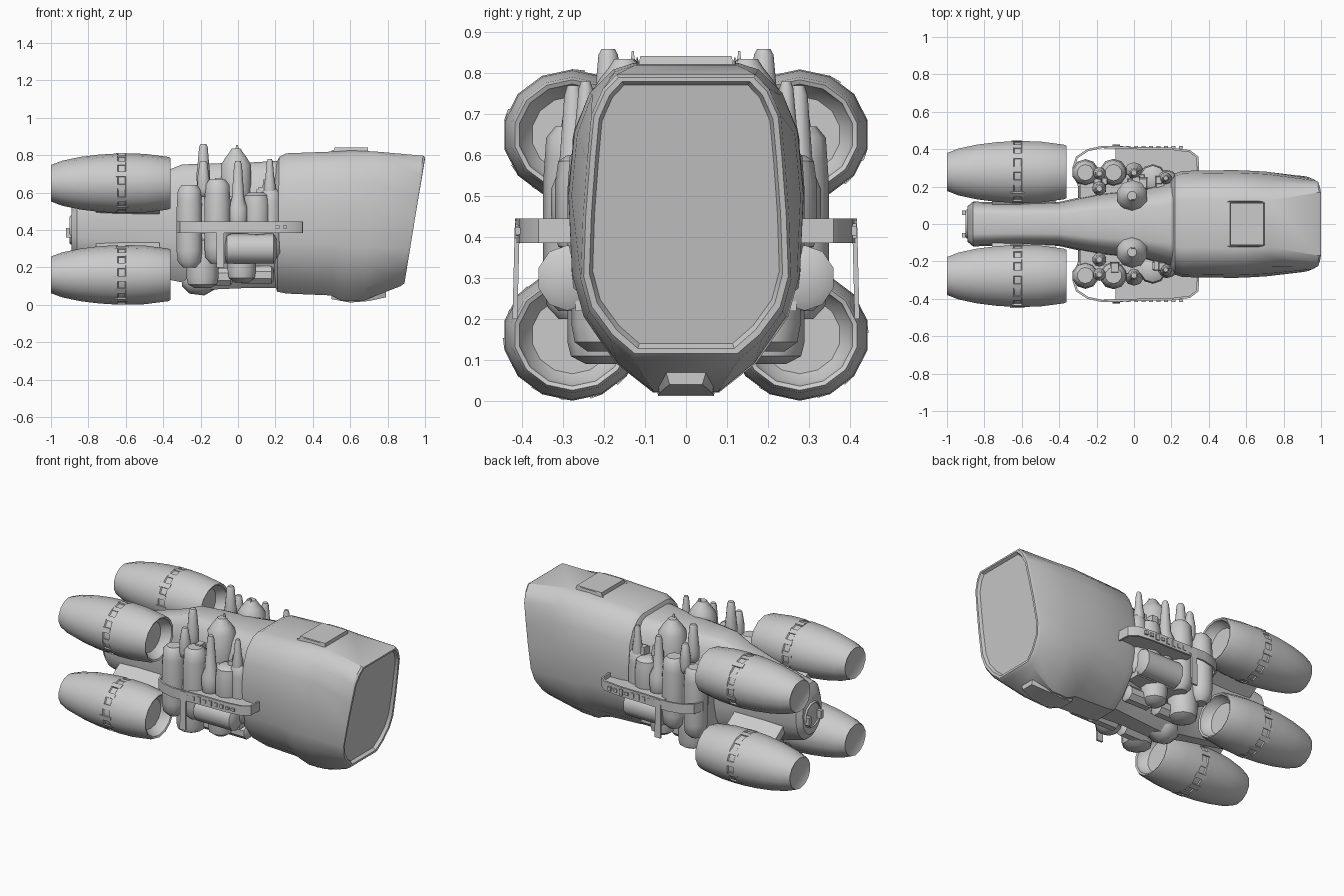
import bpy, bmesh, math, random
from mathutils import Vector

if "Cube" in bpy.data.objects:
    bpy.data.objects.remove(bpy.data.objects["Cube"])

random.seed(4)


def loft(name, rings, angle=35, cap=True):
    """Skin a list of equal-length point rings and cap both ends."""
    bm = bmesh.new()
    vs = [[bm.verts.new(p) for p in r] for r in rings]
    n = len(rings[0])
    for a, b in zip(vs, vs[1:]):
        for i in range(n):
            j = (i + 1) % n
            bm.faces.new((a[i], a[j], b[j], b[i]))
    if cap:
        bm.faces.new(vs[0])
        bm.faces.new(vs[-1])
    bmesh.ops.recalc_face_normals(bm, faces=bm.faces)
    me = bpy.data.meshes.new(name)
    bm.to_mesh(me)
    bm.free()
    ob = bpy.data.objects.new(name, me)
    bpy.context.collection.objects.link(ob)
    bpy.ops.object.select_all(action='DESELECT')
    ob.select_set(True)
    bpy.context.view_layer.objects.active = ob
    bpy.ops.object.shade_smooth_by_angle(angle=math.radians(angle))
    return ob


def lathe(name, centre, profile, axis='z', sides=12, squash=1.0):
    """Profile is (position along axis, radius)."""
    rings = []
    for t, r in profile:
        ring = []
        for k in range(sides):
            a = 2 * math.pi * (k + .5) / sides
            u, v = r * math.cos(a), r * math.sin(a) * squash
            p = (t, u, v) if axis == 'x' else (u, v, t)
            ring.append(Vector(centre) + Vector(p))
        rings.append(ring)
    return loft(name, rings, 40)


def box(name, lo, hi, taper=1.0):
    cx, cy = (lo[0] + hi[0]) / 2, (lo[1] + hi[1]) / 2
    hx, hy = (hi[0] - lo[0]) / 2, (hi[1] - lo[1]) / 2
    rings = [[(cx + sx * hx * t, cy + sy * hy * t, z)
              for sx, sy in ((1, 1), (-1, 1), (-1, -1), (1, -1))]
             for z, t in ((lo[2], 1), (hi[2], taper))]
    return loft(name, rings)


def section(half, x, shear, w, z0, z1):
    """Mirror a normalised half outline into a full ring at x."""
    full = half + [(-y, z) for y, z in reversed(half)]
    return [(x + shear * z, y * w, z0 + (z1 - z0) * z) for y, z in full]


HULL = [(.28, 0), (.6, .09), (.87, .23), (.97, .36), (1, .6), (.95, .79), (.82, .91), (.62, .98), (.45, 1)]
FACE = [(.5, 0), (.72, .07), (.92, .17), (1, .28), (.98, .5), (.94, .7), (.9, .86), (.79, .95), (.66, 1)]

# forward hull with shallow recessed slanted nose
loft("forward_hull", [
    section(HULL, .19, .01, .24, .12, .75),
    section(HULL, .21, .01, .27, .07, .79),
    section(HULL, .26, 0, .284, .06, .81),
    section(HULL, .50, .03, .288, .05, .82),
    section(HULL, .56, .04, .287, .02, .825),
    section(HULL, .67, .06, .28, .022, .82),
    section(FACE, .87, .12, .257, .10, .797),
    section(FACE, .89, .11, .25, .115, .79),
    section(FACE, .89, .11, .236, .128, .78),
    section(FACE, .872, .11, .228, .14, .772)], 30)
# nose interior creases
for s in (1, -1):
    loft("nose_brace", [[(.94, s * .10, .54), (.94, s * .15, .54), (.91, s * .15, .54)],
                        [(.90, s * .17, .32), (.90, s * .22, .32), (.87, s * .22, .32)]])

# central neck and rear spine
loft("spine", [
    section(HULL, -.89, 0, .095, .28, .52),
    section(HULL, -.86, 0, .12, .24, .58),
    section(HULL, -.62, 0, .112, .18, .64),
    section(HULL, -.40, 0, .118, .14, .71),
    section(HULL, -.30, 0, .14, .12, .75),
    section(HULL, -.18, 0, .165, .08, .755),
    section(HULL, .05, 0, .19, .09, .76),
    section(HULL, .22, 0, .24, .09, .77)])
lathe("tail_port", (0, 0, .40), [(-.88, .09), (-.90, .075), (-.86, .07)], 'x')
for y in (-.06, .06):
    box("tail_fin", (-.92, y - .012, .36), (-.84, y + .012, .41))
lathe("belly_bulge", (-.2, 0, .14), [(-.1, .04), (-.06, .08), (.02, .09), (.09, .05)], 'x', 10)

# engines, one in each corner
for s in (1, -1):
    for z, label in ((.65, "upper"), (.16, "lower")):
        c = (0, s * .278, z)
        lathe(label + "_engine", c, [
            (-.99, .085), (-1, .104), (-.94, .128), (-.84, .150), (-.74, .163), (-.645, .169),
            (-.64, .162), (-.605, .162), (-.60, .170), (-.50, .167), (-.375, .150),
            (-.36, .143), (-.365, .132), (-.39, .125), (-.42, .10)], 'x', 14, .94)
        # seam blocks around the engine
        for k in range(14):
            a = 2 * math.pi * (k + .3) / 14
            r, h = .160, random.uniform(.004, .01)
            rad = Vector((0, math.cos(a), math.sin(a) * .94))
            tan = Vector((0, -math.sin(a), math.cos(a) * .94)) * .016
            x0, x1 = -.645 - random.random() * .02, -.60 + random.random() * .015
            loft("seam_block", [[Vector(c) + Vector((x, 0, 0)) + rad * q + t
                                 for x, t in ((x0, tan), (x1, tan), (x1, -tan), (x0, -tan))]
                                for q in (r, r + h)])
        # pylon from spine to engine
        zc = .41 + (z - .405) * .3
        loft("engine_pylon", [[(x, s * y, zz + d) for x, d in ((-.76, -.03), (-.42, -.04), (-.42, .04), (-.76, .03))]
                              for y, zz in ((.05, zc), (.20, z + (.41 - z) * .3))])


def bottle(name, x, y, z0, z1, r, neck=1.0, shoulder=.7):
    h = z1 - z0
    prof = [(z0, r * .5), (z0 + h * .07, r * .9), (z0 + h * .2, r), (z0 + h * shoulder, r),
            (z0 + h * (shoulder + .12), r * (neck + .2 if neck < .8 else .95)),
            (z1 - h * .06, r * neck * .9), (z1, r * neck * .6)]
    lathe(name, (x, y, 0), prof, 'z', 10)


for s in (1, -1):
    # clustered machinery tanks between hull and engines
    for x, y, z0, z1, r in ((-.26, .275, .20, .64, .072), (-.11, .275, .22, .67, .074),
                            (.10, .245, .36, .60, .075), (.175, .23, .25, .62, .06),
                            (-.19, .20, .09, .36, .09), (.02, .20, .12, .45, .08)):
        bottle("side_tank", x, s * y, z0, z1, r)
    box("tank_core", (-.30, min(s * .1, s * .27), .22), (.2, max(s * .1, s * .27), .58), .95)
    bottle("mid_bottle", .0, s * .275, .38, .77, .055, .45, .35)
    bottle("rear_bottle", -.185, s * .27, .58, .77, .034, .7, .5)
    bottle("fore_bottle", .17, s * .245, .50, .78, .032, .6, .5)
    bottle("tall_stack", -.185, s * .19, .62, .86, .038, .7, .35)
    bottle("dome_tank", -.01, s * .15, .50, .835, .085, .5, .74)
    box("dome_spike", (-.02, s * .13 - .008, .80), (.01, s * .13 + .008, .855), .3)
    # outboard drum under the rail
    lathe("side_drum", (0, s * .29, .30), [(-.07, .05), (-.06, .074), (.19, .074), (.205, .05)], 'x', 10, 1.08)
    # lower piping
    for x, z in ((-.12, .15), (.1, .16)):
        lathe("lower_pipe", (x, s * .15, z), [(-.09, .035), (-.08, .05), (.08, .05), (.09, .035)], 'x', 8)
    # random small fittings
    for k in range(12):
        x, y, z = random.uniform(-.28, .17), random.uniform(.19, .27), random.uniform(.22, .66)
        d = random.uniform(.02, .035)
        box("fitting", (x, s * y - d, z), (x + d * 1.6, s * y + d, z + d * 2), .8)

    # wrap-around side rail
    path = [(-.30, .20), (-.33, .30), (-.31, .36), (-.25, .40), (-.17, .418), (0, .412),
            (.2, .408), (.30, .395), (.345, .36), (.35, .25)]
    rings = []
    for i, (x, y) in enumerate(path):
        a, b = path[max(i - 1, 0)], path[min(i + 1, len(path) - 1)]
        n = Vector((b[1] - a[1], a[0] - b[0])).normalized() * .012
        rings.append([(x + n.x * q, s * (y + n.y * q), z) for q, z in ((0, .385), (1, .385), (1, .445), (0, .445))])
    loft("side_rail", rings)
    loft("rail_shelf", [[(x, s * y, z) for x, y in ((-.10, .22), (-.10, .405), (.29, .395), (.335, .36), (.335, .22))]
                        for z in (.395, .42)])
    # rail studs and hanging strip
    for k in range(11):
        x = -.16 + k * .04
        h = random.uniform(.008, .02)
        box("rail_stud", (x, s * .410 - .006, .415 - h), (x + .022, s * .410 + .006, .415 + h))
    loft("hanging_strip", [[(x, s * y, z) for x, y in ((-.115, yy - .006), (-.075, yy - .006),
                                                       (-.075, yy + .006), (-.115, yy + .006))]
                           for z, yy in ((.20, .418), (.44, .412))])

    # hull top edge strakes
    loft("hull_strake", [[(x, s * y, z) for y, z in ((.105, .80), (.125, .80), (.12, zt))]
                         for x, zt in ((.50, .825), (.56, .842), (.66, .842), (.69, .825))])

# hull top plate
box("top_plate", (.51, -.12, .80), (.70, .12, .842), .93)

# chin sensor below the nose
loft("chin_sensor", [[(x, y, z) for y, z in ((-w, zt), (-w * .8, zb), (w * .8, zb), (w, zt))]
                     for x, w, zt, zb in ((.50, .06, .06, .03), (.60, .085, .08, .012), (.70, .08, .09, .02),
                                          (.79, .05, .075, .04))])
